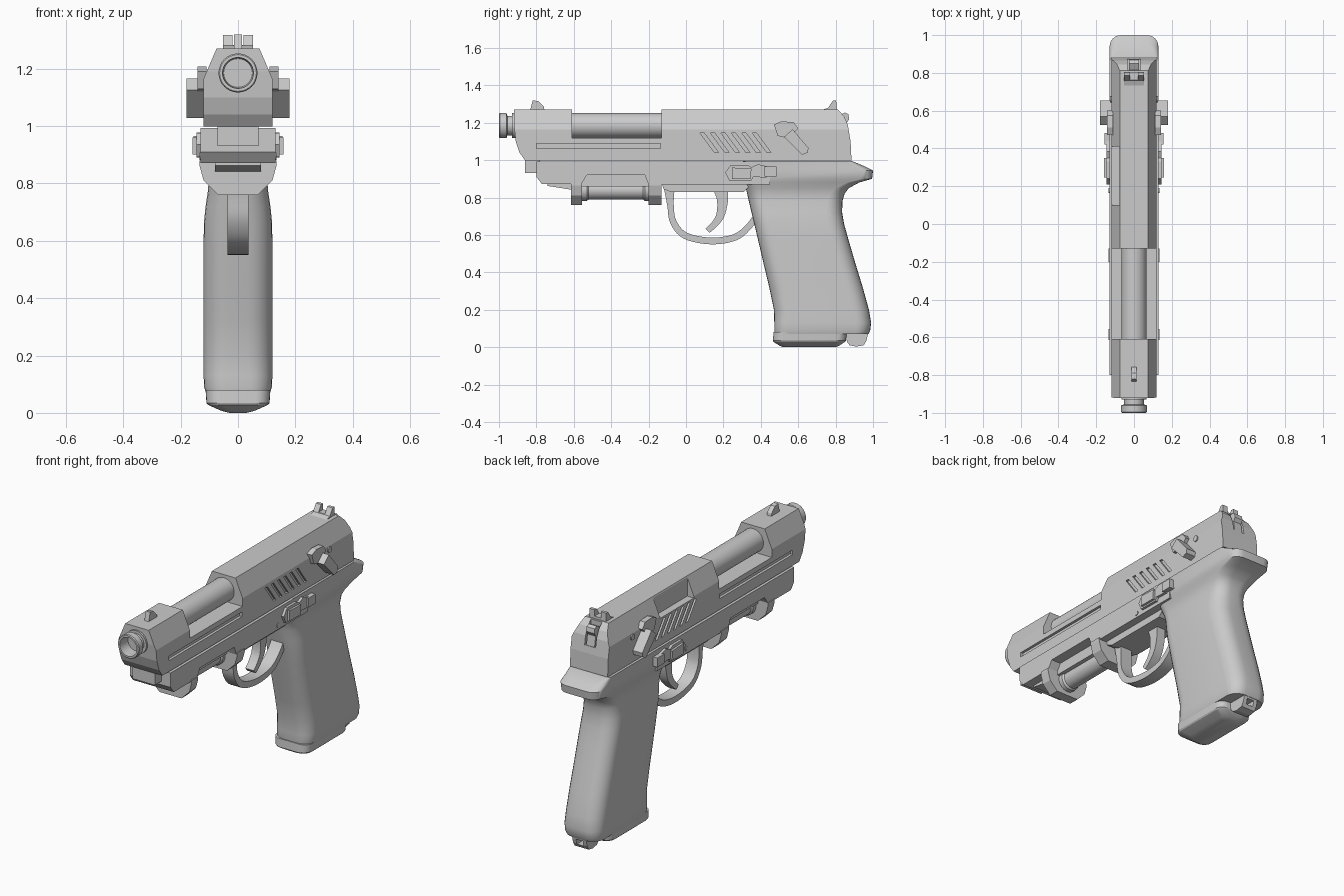
import bpy, bmesh, math
from mathutils import Vector

if "Cube" in bpy.data.objects:
    bpy.data.objects.remove(bpy.data.objects["Cube"])


def finish(name, bm, smooth=None, mirror=False):
    bmesh.ops.recalc_face_normals(bm, faces=bm.faces)
    me = bpy.data.meshes.new(name)
    bm.to_mesh(me)
    bm.free()
    ob = bpy.data.objects.new(name, me)
    bpy.context.collection.objects.link(ob)
    if mirror:
        ob.modifiers.new("mirror", 'MIRROR').use_bisect_axis[0] = False
    if smooth:
        activate(ob)
        bpy.ops.object.shade_smooth_by_angle(angle=math.radians(smooth))
    return ob


def activate(ob):
    bpy.ops.object.select_all(action='DESELECT')
    bpy.context.view_layer.objects.active = ob
    ob.select_set(True)


def prism(name, pts, a, b, axis='x', **kw):
    """Extrude a (y,z) outline along x, or an (x,z) outline along y."""
    bm = bmesh.new()
    put = (lambda p, t: (t, p[0], p[1])) if axis == 'x' else (lambda p, t: (p[0], t, p[1]))
    ra, rb = ([bm.verts.new(put(p, t)) for p in pts] for t in (a, b))
    bm.faces.new(ra)
    bm.faces.new(rb)
    n = len(pts)
    for i in range(n):
        bm.faces.new((ra[i], ra[(i + 1) % n], rb[(i + 1) % n], rb[i]))
    return finish(name, bm, **kw)


def rect(y0, y1, z0, z1):
    return [(y0, z0), (y1, z0), (y1, z1), (y0, z1)]


def disc(y, z, r, n=16):
    return [(y + r * math.cos(2 * math.pi * i / n), z + r * math.sin(2 * math.pi * i / n)) for i in range(n)]


def boolean(ob, cutter, op='DIFFERENCE'):
    m = ob.modifiers.new("cut", 'BOOLEAN')
    m.operation, m.object, m.solver = op, cutter, 'EXACT'
    activate(ob)
    bpy.ops.object.modifier_apply(modifier=m.name)
    bpy.data.objects.remove(cutter)


def bridge(bm, rings, cap=True):
    n = len(rings[0])
    for r0, r1 in zip(rings, rings[1:]):
        for i in range(n):
            bm.faces.new((r0[i], r0[(i + 1) % n], r1[(i + 1) % n], r1[i]))
    if cap:
        bm.faces.new(rings[0])
        bm.faces.new(rings[-1])


def loft(name, rows, smooth):
    """Rounded-rectangle rings: z, front y, back y, half width, corner radius."""
    bm = bmesh.new()
    rings = []
    for z, yf, yb, hw, r in rows:
        ring = []
        for k, (cx, cy) in enumerate([(hw - r, yb - r), (r - hw, yb - r), (r - hw, yf + r), (hw - r, yf + r)]):
            for j in range(7):
                a = math.pi / 2 * (k + j / 6)
                ring.append(bm.verts.new((cx + r * math.cos(a), cy + r * math.sin(a), z)))
        rings.append(ring)
    bridge(bm, rings)
    return finish(name, bm, smooth)


def lathe(name, prof, z, n=32):
    """Turn (y, radius) around a line along y."""
    bm = bmesh.new()
    bridge(bm, [[bm.verts.new((p[0], y, p[1])) for p in disc(0, z, r, n)] for y, r in prof])
    return finish(name, bm, 35)


def ribbon(name, path, hx):
    """Curved strip through (y, z, thickness) points, +-hx wide."""
    P = [Vector(p) for p in path]
    P = [2 * P[0] - P[1]] + P + [2 * P[-1] - P[-2]]
    c = []
    for i in range(1, len(P) - 2):
        a, b, d, e = P[i - 1:i + 3]
        for s in range(5):
            t = s / 5
            c.append(0.5 * (2 * b + (d - a) * t + (2 * a - 5 * b + 4 * d - e) * t * t + (3 * b - a - 3 * d + e) * t ** 3))
    c.append(P[-2])
    left, right = [], []
    for i, p in enumerate(c):
        d = c[min(i + 1, len(c) - 1)] - c[max(i - 1, 0)]
        n = Vector((-d.y, d.x)).normalized() * p.z / 2
        left.append((p.x + n.x, p.y + n.y))
        right.append((p.x - n.x, p.y - n.y))
    return prism(name, left + right[::-1], -hx, hx, smooth=30)


# Slide: chamfered section intersected with the side outline
slide = prism("slide", [(-.12, .9), (.12, .9), (.12, 1.165), (.075, 1.27), (-.075, 1.27), (-.12, 1.165)], -1, 1, 'y')
boolean(slide, prism("outline", [(-.92, 1.4), (-.92, 1.19), (-.91, 1.1), (-.89, 1.04), (-.86, .998), (.885, .998),
                                 (.88, 1.1), (.865, 1.19), (.845, 1.235), (.81, 1.272), (.79, 1.4)], -.3, .3), 'INTERSECT')
# Barrel window, ejection notch, hammer slot
boolean(slide, prism("window", rect(-.61, -.13, 1.118, 1.4), -.3, .3))
boolean(slide, prism("notch", rect(.1, .41, 1.155, 1.4), -.3, -.078))
boolean(slide, prism("slot", rect(.815, 1, 1.14, 1.4), -.035, .035))
# Side grooves and slanted grip serrations
for s in (-1, 1):
    boolean(slide, prism("groove", rect(-.8, -.135, 1.062, 1.088), s * .105, s * .2))
    for i in range(6):
        y = .075 + i * .056
        boolean(slide, prism("serration", [(y, 1.145), (y + .022, 1.145), (y + .1, 1.04), (y + .078, 1.04)], s * .108, s * .2))

# Barrel and ringed muzzle with bore
lathe("barrel", [(-.93, .067), (-.1, .067)], 1.185)
lathe("muzzle", [(-.9, .066), (-.925, .066), (-.925, .052), (-.955, .052), (-.96, .068), (-.995, .068),
                 (-1, .064), (-1, .054), (-.93, .05)], 1.185)
prism("spring_cap", rect(-.86, -.78, .93, 1.02), -.072, .072)

# Sights and hammer
prism("front_sight", [(-.835, 1.26), (-.82, 1.32), (-.79, 1.315), (-.76, 1.285), (-.755, 1.26)], -.014, .014)
rear = prism("rear_sight", [(.72, 1.265), (.76, 1.28), (.785, 1.318), (.803, 1.318), (.806, 1.26)], -.053, .053)
boolean(rear, prism("sight_notch", rect(.6, .9, 1.283, 1.4), -.02, .02))
prism("hammer", [(.8, 1.13), (.87, 1.14), (.86, 1.2), (.873, 1.22), (.868, 1.245), (.85, 1.255), (.8, 1.23)], -.026, .026)

# Frame with accessory recess
frame = prism("frame", [(-.8, .993), (-.8, .91), (-.77, .872), (-.56, .872), (-.53, .92), (-.22, .92), (-.2, .87),
                        (-.13, .87), (.3, .87), (.45, .87), (.45, .993)], -.13, .13)
prism("trigger_housing", [(-.13, .88), (-.12, .845), (-.08, .83), (.31, .83), (.36, .88)], -.085, .085)
prism("rail_wedge", [(-.74, .88), (-.6, .88), (-.6, .84), (-.74, .862)], -.08, .08)

# Under-barrel light held by two brackets
bracket = [(-.135, .88), (-.135, .865), (-.12, .81), (-.07, .76), (.07, .76), (.12, .81), (.135, .865), (.135, .88)]
for name, y0, y1 in (("front_bracket", -.615, -.555), ("rear_bracket", -.2, -.13)):
    prism(name, bracket, y0, y1, 'y')
prism("light_mount", rect(-.57, -.18, .86, .93), -.07, .07)
lathe("light_tube", [(-.56, .058), (-.53, .058), (-.52, .05), (-.23, .05), (-.22, .058), (-.19, .058)], .84)

# Trigger guard and trigger
ribbon("trigger_guard", [(-.09, .86, .06), (-.083, .76, .035), (-.068, .67, .035), (-.005, .597, .036), (.13, .568, .036),
                         (.26, .587, .036), (.34, .65, .034), (.4, .74, .03)], .037)
ribbon("trigger", [(.18, .87, .085), (.195, .79, .06), (.185, .71, .045), (.155, .66, .036), (.115, .622, .03)], .027)

# Grip with tang at the top
loft("grip", [(.07, .475, .975, .112, .07), (.09, .472, .985, .118, .075), (.13, .472, .99, .12, .08),
              (.2, .47, .978, .12, .085), (.32, .445, .945, .12, .085), (.45, .414, .905, .12, .085),
              (.57, .386, .87, .12, .085), (.66, .365, .845, .119, .085), (.72, .35, .835, .113, .085),
              (.78, .336, .836, .104, .08), (.82, .327, .848, .103, .075), (.85, .32, .87, .11, .07),
              (.88, .314, .925, .12, .065), (.9, .31, .995, .126, .06), (.945, .307, 1, .129, .06),
              (.965, .305, .96, .129, .06), (.994, .305, .89, .129, .03)], 40)
loft("magazine_base", [(.08, .468, .86, .113, .05), (.035, .465, .855, .11, .05), (.028, .468, .85, .105, .05),
                       (.008, .5, .82, .06, .04), (0, .52, .8, .03, .02)], 25)
# Lanyard loop at the heel
loop = prism("lanyard_loop", [(.855, .08), (.86, .03), (.875, .01), (.91, .003), (.95, .01), (.965, .035), (.975, .08)], -.045, .045)
boolean(loop, prism("loop_hole", rect(.89, 1.1, .028, .06), -.022, .022))

# Controls mirrored on both sides
prism("safety_hub", [(.47, 1.19), (.51, 1.207), (.575, 1.203), (.6, 1.17), (.55, 1.115), (.49, 1.13)], .11, .142, mirror=True)
prism("safety_lever", [(.525, 1.125), (.57, 1.165), (.655, 1.065), (.65, 1.04), (.62, 1.028)], .11, .18, mirror=True)
prism("slide_pin", disc(.66, 1.145, .017), .11, .126, mirror=True)
prism("frame_pin", disc(.178, .895, .013), .11, .134, mirror=True)
prism("slide_stop", [(.21, .935), (.23, .892), (.35, .89), (.36, .91), (.43, .907), (.44, .965), (.385, .978),
                     (.35, .962), (.33, .975), (.24, .975)], .11, .145, mirror=True)
prism("slide_stop_pad", [(.245, .9), (.345, .9), (.35, .955), (.245, .96)], .14, .158, mirror=True)
prism("slide_stop_end", rect(.42, .483, .912, .965), .11, .156, mirror=True)
